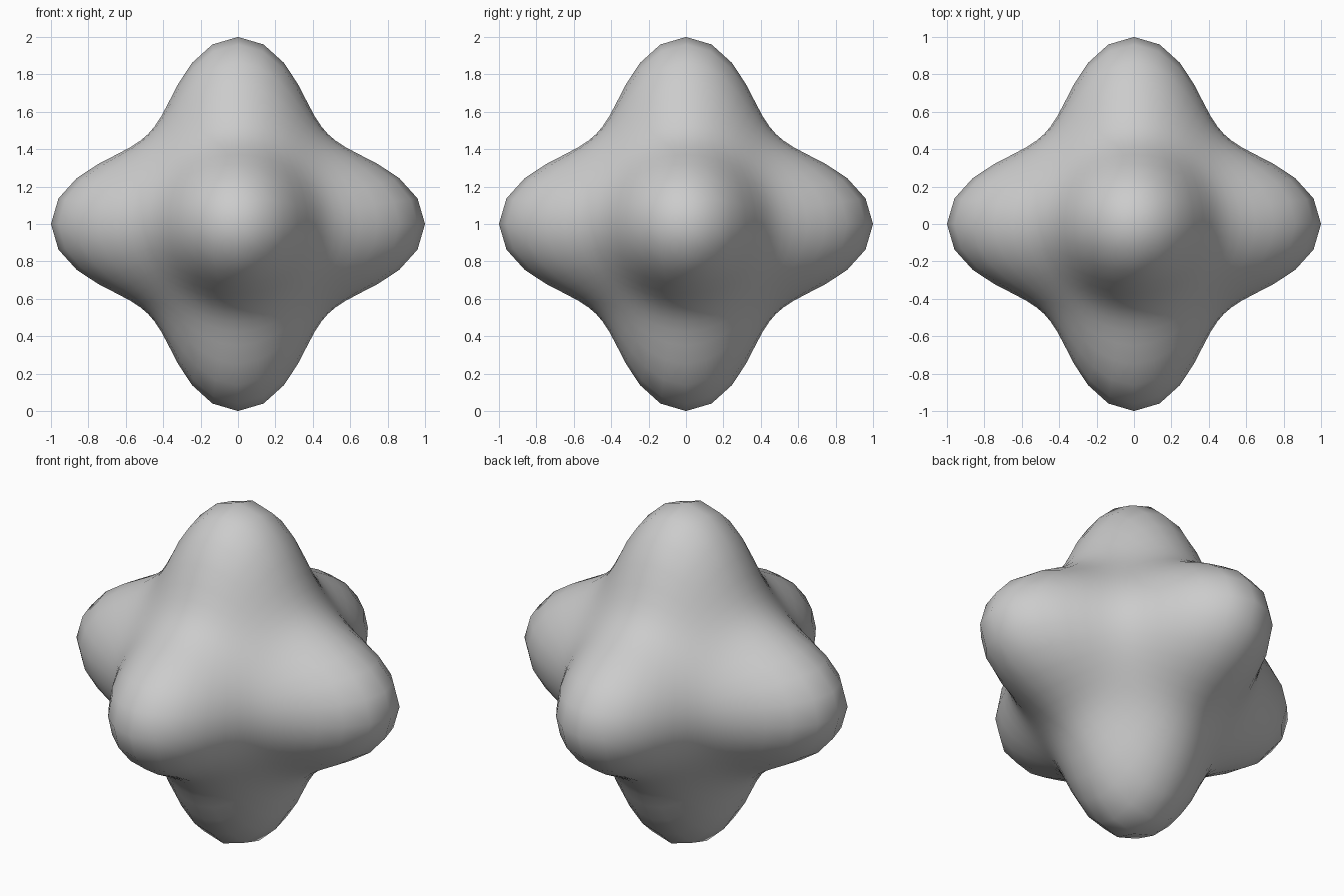
import bpy, bmesh

if "Cube" in bpy.data.objects:
    bpy.data.objects.remove(bpy.data.objects["Cube"])

CENTRE_Z = 1.0


def lobe_radius(d):
    """Distance to the surface along unit direction d: six lobes on the axes."""
    x2, y2, z2 = d.x ** 2, d.y ** 2, d.z ** 2
    u = 1 - (x2 * x2 + y2 * y2 + z2 * z2)      # 0 on the axes, larger between lobes
    return 1 - 0.79 * u + 0.3 * u * u + 0.7 * x2 * y2 * z2


# Six-lobed body: gridded cube pushed out radially
bm = bmesh.new()
bmesh.ops.create_cube(bm, size=2)
bmesh.ops.subdivide_edges(bm, edges=bm.edges[:], cuts=13, use_grid_fill=True)
for v in bm.verts:
    d = v.co.normalized()
    v.co = d * lobe_radius(d)
    v.co.z += CENTRE_Z
for f in bm.faces:
    f.smooth = True
bmesh.ops.recalc_face_normals(bm, faces=bm.faces[:])

mesh = bpy.data.meshes.new("six_lobed_body")
bm.to_mesh(mesh)
bm.free()
body = bpy.data.objects.new("six_lobed_body", mesh)
bpy.context.collection.objects.link(body)
